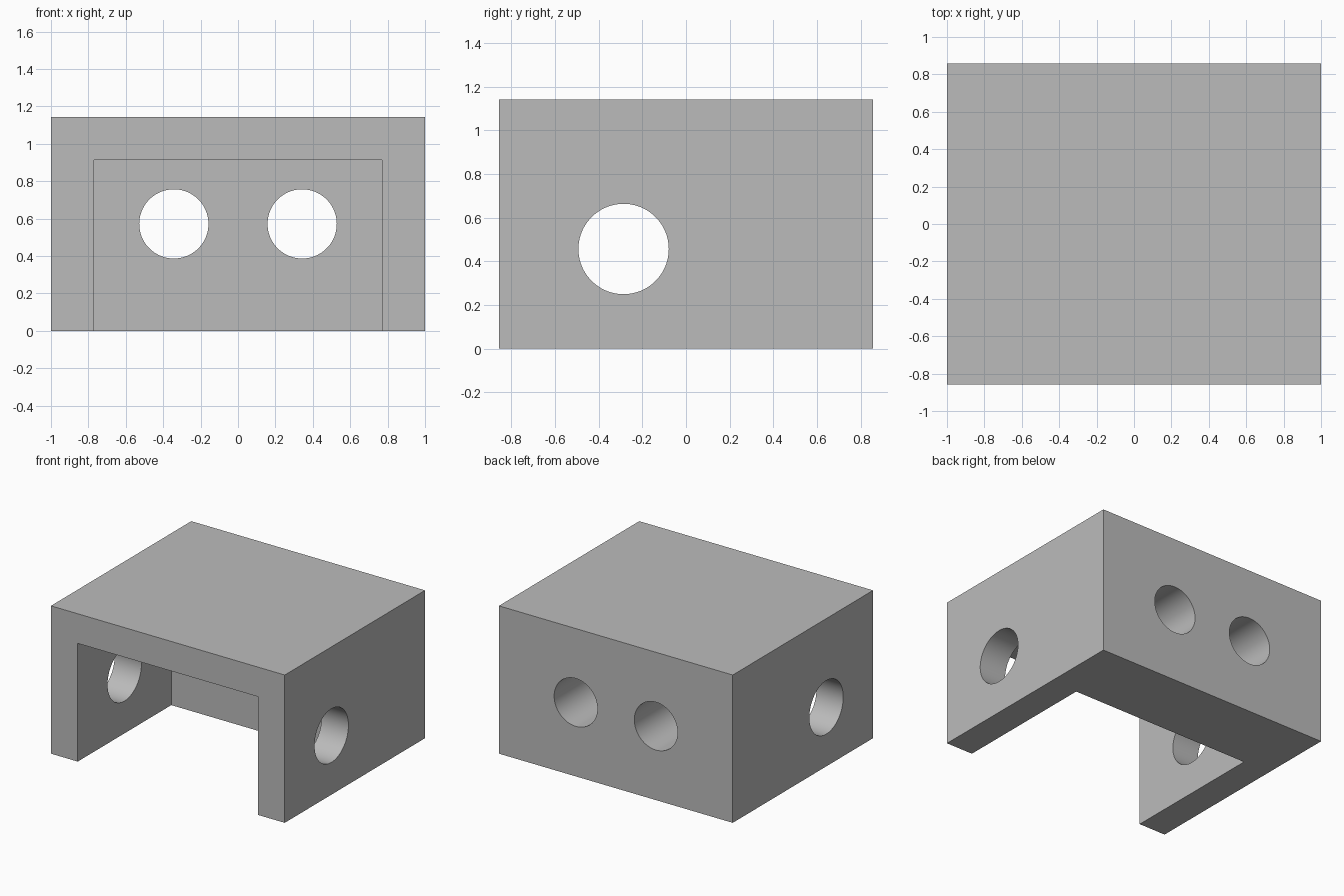
import bpy
from math import pi, radians

cube = bpy.data.objects.get("Cube")
if cube:
    bpy.data.objects.remove(cube, do_unlink=True)

WIDTH, DEPTH, HEIGHT = 2.0, 1.714, 1.143
SIDE_WALL, ROOF, BACK_WALL = 0.229, 0.229, 0.571

grey = bpy.data.materials.new("plain_grey")
grey.use_nodes = True
colour = (0.5, 0.5, 0.5, 1)
grey.diffuse_color = colour
grey.node_tree.nodes["Principled BSDF"].inputs["Base Color"].default_value = colour


def box(name, low, high):
    """Axis-aligned box between two corners."""
    centre = [(a + b) / 2 for a, b in zip(low, high)]
    bpy.ops.mesh.primitive_cube_add(size=1, location=centre)
    obj = bpy.context.object
    obj.name = name
    obj.scale = [b - a for a, b in zip(low, high)]
    bpy.ops.object.transform_apply(location=True, rotation=True, scale=True)
    obj.data.materials.append(grey)
    return obj


def drill(name, radius, length, location, rotation):
    """Cylinder used to cut a round hole."""
    bpy.ops.mesh.primitive_cylinder_add(
        vertices=96, radius=radius, depth=length, location=location, rotation=rotation)
    obj = bpy.context.object
    obj.name = name
    obj.data.materials.append(grey)
    return obj


# Solid outer block
x, y = WIDTH / 2, DEPTH / 2
housing = box("housing", (-x, -y, 0), (x, y, HEIGHT))

# Cavity open at the front and underneath
cutters = [box("cavity_cutter", (-x + SIDE_WALL, -y - 0.2, -0.2),
               (x - SIDE_WALL, y - BACK_WALL, HEIGHT - ROOF))]

# Two holes through the back wall
for side, label in ((1, "left"), (-1, "right")):
    cutters.append(drill(f"{label}_back_hole_cutter", 0.185, 0.9,
                         (side * 0.343, y - BACK_WALL / 2, 0.572), (pi / 2, 0, 0)))

# One hole straight through both side walls
cutters.append(drill("side_hole_cutter", 0.207, WIDTH + 0.4,
                     (0, -0.286, 0.457), (0, pi / 2, 0)))

# Cut the block, then remove the cutters
bpy.ops.object.select_all(action="DESELECT")
housing.select_set(True)
bpy.context.view_layer.objects.active = housing
for cutter in cutters:
    cutter.hide_render = True
    cut = housing.modifiers.new(cutter.name, "BOOLEAN")
    cut.operation = "DIFFERENCE"
    cut.solver = "EXACT"
    cut.object = cutter
    bpy.ops.object.modifier_apply(modifier=cut.name)
    bpy.data.objects.remove(cutter, do_unlink=True)

# Smooth the hole walls and keep the edges sharp
bpy.ops.object.shade_smooth_by_angle(angle=radians(30))
